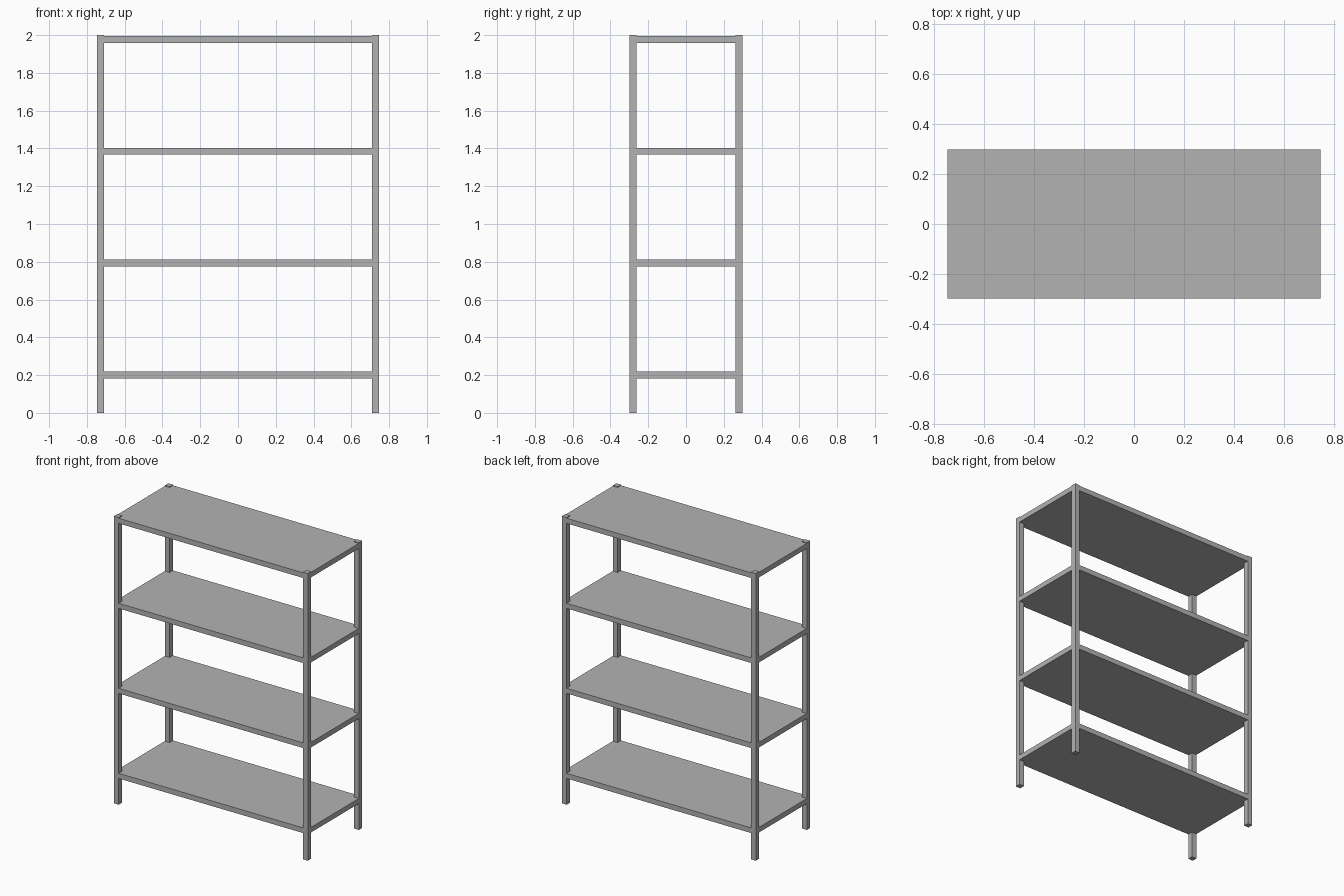
import bpy
import bmesh
from mathutils import Matrix, Vector

if "Cube" in bpy.data.objects:
    bpy.data.objects.remove(bpy.data.objects["Cube"], do_unlink=True)

HALF_X, HALF_Y, HEIGHT = 0.747, 0.299, 2.0
POST = 0.037
THICK = 0.036
FIRST, SPACING, COUNT = 0.183, 0.592, 4

grey = bpy.data.materials.new("grey_metal")
grey.use_nodes = True
colour = (0.45, 0.45, 0.45, 1)
grey.diffuse_color = colour
grey.node_tree.nodes["Principled BSDF"].inputs["Base Color"].default_value = colour


def add_object(name, bm):
    mesh = bpy.data.meshes.new(name)
    bm.normal_update()
    bm.to_mesh(mesh)
    bm.free()
    mesh.materials.append(grey)
    obj = bpy.data.objects.new(name, mesh)
    bpy.context.collection.objects.link(obj)


def add_box(name, centre, size):
    bm = bmesh.new()
    matrix = Matrix.Translation(centre) @ Matrix.Diagonal((*size, 1))
    bmesh.ops.create_cube(bm, size=1, matrix=matrix)
    add_object(name, bm)


def add_shelf(name, bottom):
    # Board with its corners notched around the posts
    x, y = HALF_X, HALF_Y
    ix, iy = x - POST, y - POST
    outline = []
    for sx, sy in ((1, 1), (-1, 1), (-1, -1), (1, -1)):
        corner = [(sx * x, sy * iy), (sx * ix, sy * iy), (sx * ix, sy * y)]
        outline += corner if sx * sy > 0 else corner[::-1]
    bm = bmesh.new()
    face = bm.faces.new([bm.verts.new((px, py, bottom)) for px, py in outline])
    result = bmesh.ops.extrude_face_region(bm, geom=[face], use_keep_orig=True)
    top = [v for v in result["geom"] if isinstance(v, bmesh.types.BMVert)]
    bmesh.ops.translate(bm, verts=top, vec=Vector((0, 0, THICK)))
    bmesh.ops.recalc_face_normals(bm, faces=bm.faces)
    add_object(name, bm)


# Corner posts
for side_x, sx in (("right", -1), ("left", 1)):
    for side_y, sy in (("front", -1), ("back", 1)):
        centre = (sx * (HALF_X - POST / 2), sy * (HALF_Y - POST / 2), HEIGHT / 2)
        add_box(f"{side_y}_{side_x}_post", centre, (POST, POST, HEIGHT))

# Shelves, the top one just below the post ends
for i in range(COUNT):
    add_shelf(f"shelf_{i + 1}", FIRST + i * SPACING)
